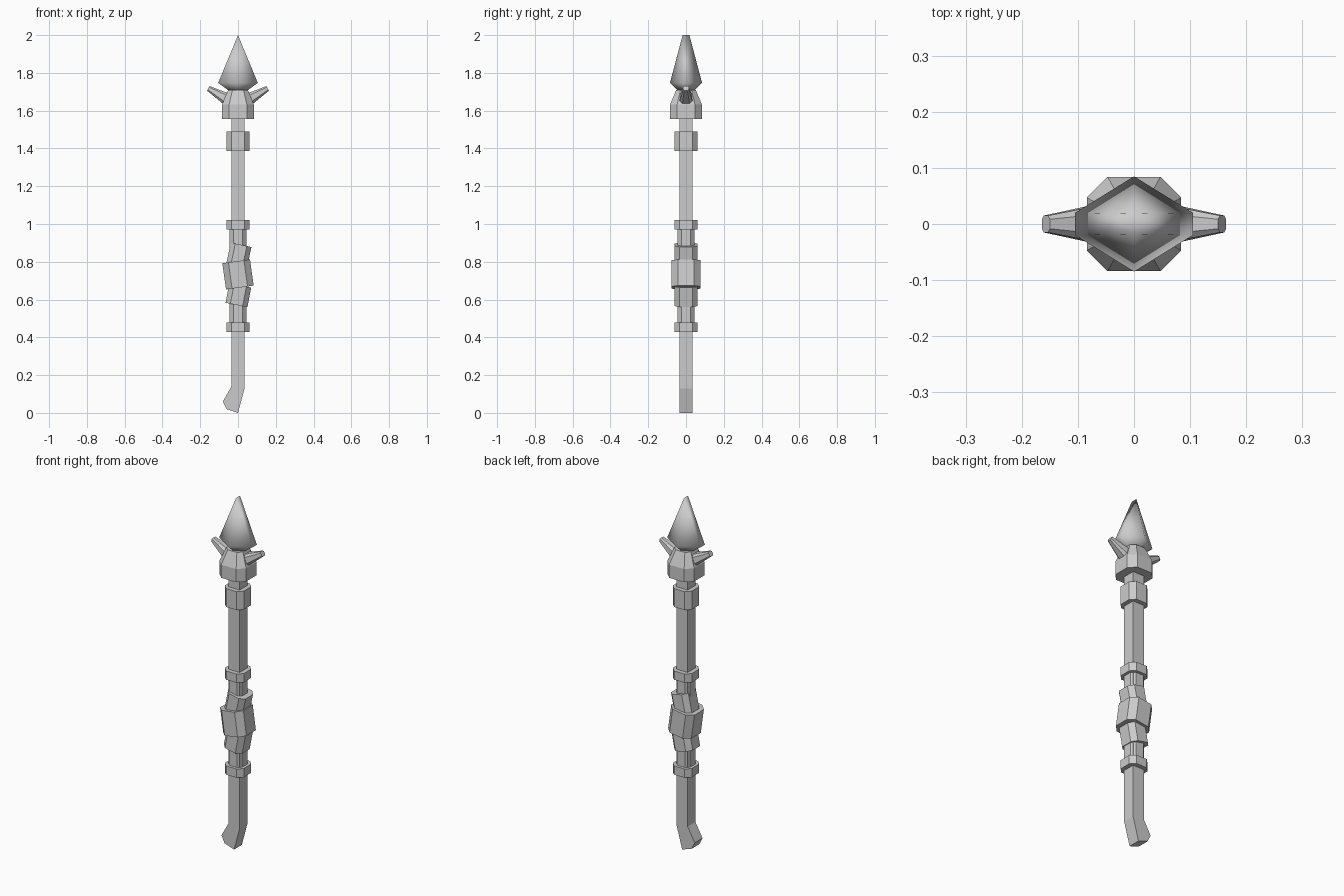
import bpy, bmesh
from math import radians
from mathutils import Vector, Matrix

if "Cube" in bpy.data.objects:
    bpy.data.objects.remove(bpy.data.objects["Cube"])


def loft(name, rings):
    """Closed solid skinned through rings of equal point count."""
    bm = bmesh.new()
    vs = [[bm.verts.new(p) for p in ring] for ring in rings]
    n = len(vs[0])
    for a, b in zip(vs, vs[1:]):
        for i in range(n):
            j = (i + 1) % n
            bm.faces.new((a[i], a[j], b[j], b[i]))
    bm.faces.new(vs[0][::-1])
    bm.faces.new(vs[-1])
    bmesh.ops.remove_doubles(bm, verts=bm.verts, dist=1e-5)
    bmesh.ops.recalc_face_normals(bm, faces=bm.faces)
    me = bpy.data.meshes.new(name)
    bm.to_mesh(me)
    bm.free()
    ob = bpy.data.objects.new(name, me)
    bpy.context.collection.objects.link(ob)
    return ob


def chamfered(hx, hy, z, k=0.56):
    """Square section with cut corners."""
    a, b = hx * k, hy * k
    return [(hx, -b, z), (hx, b, z), (a, hy, z), (-a, hy, z),
            (-hx, b, z), (-hx, -b, z), (-a, -hy, z), (a, -hy, z)]


def band(name, hx, hy, height, x, z, tilt=0):
    ob = loft(name, [chamfered(hx, hy, -height / 2), chamfered(hx, hy, height / 2)])
    ob.location = (x, 0, z)
    ob.rotation_euler.y = radians(tilt)
    return ob


# Square shaft with hooked foot, extruded from its front profile
R = 0.035
profile = [(-R, 1.6), (-R, 0.14), (-0.08, 0.06), (-0.06, 0.02), (0, 0), (R, 0.13), (R, 1.6)]
loft("shaft", [[(x, y, z) for x, z in profile] for y in (-R, R)])

# Rings and grip
band("lower_ring", 0.06, 0.06, 0.05, 0, 0.453)
band("middle_ring", 0.06, 0.06, 0.05, 0, 0.995)
band("upper_ring", 0.06, 0.06, 0.105, 0, 1.438)
band("grip", 0.044, 0.044, 0.52, 0, 0.725)

# Tilted wrappings
band("upper_wrap", 0.056, 0.06, 0.11, 0.005, 0.836, 12)
band("middle_wrap", 0.074, 0.076, 0.14, 0, 0.733, -8)
band("lower_wrap", 0.059, 0.06, 0.105, 0.002, 0.623, 11)

# Collar under the head
loft("collar", [chamfered(0.084, 0.084, 1.557), chamfered(0.084, 0.084, 1.632),
                chamfered(0.052, 0.052, 1.71)])

# Side spikes
for side, label in ((1, "right"), (-1, "left")):
    base, tip = Vector((side * 0.04, 0, 1.65)), Vector((side * 0.157, 0, 1.718))
    d = tip - base
    ob = loft(label + "_spike", [chamfered(0.036, 0.039, 0), chamfered(0.014, 0.015, d.length)])
    ob.matrix_world = Matrix.Translation(base) @ Matrix.Rotation(
        side * d.angle(Vector((0, 0, 1))), 4, 'Y')


# Spear head: six-sided, ending in a short edge along y
def head_section(hx, flat, hy, z):
    return [(hx, -flat, z), (hx, flat, z), (0, hy, z),
            (-hx, flat, z), (-hx, -flat, z), (0, -hy, z)]


bm_rings = [head_section(0.04, 0.012, 0.035, 1.70),
            head_section(0.105, 0.02, 0.085, 1.747)]
head = loft("spear_head", bm_rings)
bm = bmesh.new()
bm.from_mesh(head.data)
top = max(bm.faces, key=lambda f: f.calc_center_median().z)
ring = list(top.verts)
bm.faces.remove(top)
tips = {s: bm.verts.new((0, s * 0.018, 2)) for s in (-1, 1)}
for i, v in enumerate(ring):
    w = ring[(i + 1) % 6]
    s = 1 if v.co.y + w.co.y > 1e-4 else -1
    if abs(v.co.x - w.co.x) < 1e-4:
        bm.faces.new((v, w, tips[1 if w.co.y > 0 else -1], tips[1 if v.co.y > 0 else -1]))
    else:
        bm.faces.new((v, w, tips[s]))
bmesh.ops.recalc_face_normals(bm, faces=bm.faces)
bm.to_mesh(head.data)
bm.free()
bpy.context.view_layer.objects.active = head
head.select_set(True)
bpy.ops.object.shade_smooth_by_angle(angle=radians(63))
